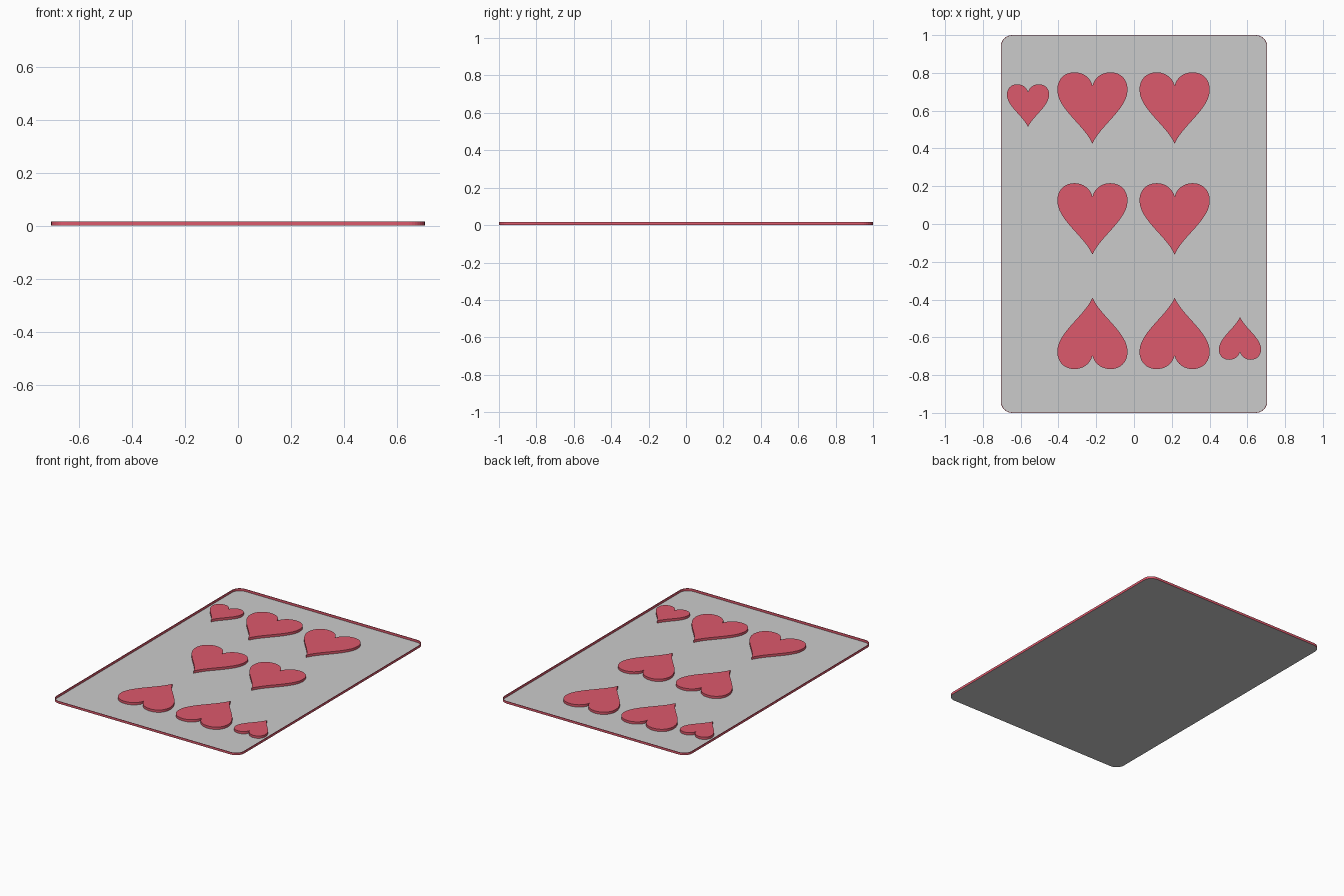
import bpy
import math
from mathutils import Vector
from mathutils.geometry import interpolate_bezier

if "Cube" in bpy.data.objects:
    bpy.data.objects.remove(bpy.data.objects["Cube"])

HALF_X, HALF_Y, RADIUS, HEIGHT, RIM = 0.705, 1.0, 0.06, 0.016, 0.003

red = bpy.data.materials.new("red")
red.diffuse_color = (0.72, 0.10, 0.15, 1)
red.use_nodes = True
red.node_tree.nodes["Principled BSDF"].inputs["Base Color"].default_value = red.diffuse_color


def add_mesh(name, verts, faces, mat=None):
    mesh = bpy.data.meshes.new(name)
    mesh.from_pydata(verts, [], faces)
    mesh.update()
    if mat:
        mesh.materials.append(mat)
    obj = bpy.data.objects.new(name, mesh)
    bpy.context.collection.objects.link(obj)
    return obj


def rounded_rect(hx, hy, r, n=8):
    pts = []
    for k, (sx, sy) in enumerate([(1, 1), (-1, 1), (-1, -1), (1, -1)]):
        for i in range(n + 1):
            a = math.pi / 2 * (k + i / n)
            pts.append((sx * (hx - r) + r * math.cos(a), sy * (hy - r) + r * math.sin(a)))
    return pts


def loft(name, loops, mat, cap=False):
    """Join counter-clockwise loops of (points, z) with walls, optionally closing the last."""
    n = len(loops[0][0])
    verts = [(x, y, z) for pts, z in loops for x, y in pts]
    faces = [(s * n + i, s * n + (i + 1) % n, (s + 1) * n + (i + 1) % n, (s + 1) * n + i)
             for s in range(len(loops) - 1) for i in range(n)]
    if cap:
        faces.append(tuple(range(len(verts) - n, len(verts))))
    return add_mesh(name, verts, faces, mat)


def heart_outline():
    # Right half from the tip up to the notch, then mirrored
    segs = [
        ((0, -.285), (.04, -.19), (.186, -.10), (.186, 0)),
        ((.186, 0), (.186, .055), (.15, .093), (.095, .093)),
        ((.095, .093), (.045, .093), (.008, .06), (0, .02)),
    ]
    half = []
    for seg in segs:
        pts = interpolate_bezier(*[Vector((x, y, 0)) for x, y in seg], 13)
        half += [(p.x, p.y) for p in pts[:-1]]
    half.append((0, .02))
    return half + [(-x, y) for x, y in half[-2:0:-1]]


# Card face
outer = rounded_rect(HALF_X, HALF_Y, RADIUS)
inner = rounded_rect(HALF_X - RIM, HALF_Y - RIM, RADIUS - RIM)
add_mesh("card_face", [(x, y, 0) for x, y in outer], [tuple(range(len(outer)))])

# Thin raised rim
loft("card_rim", [(outer, 0), (outer, HEIGHT), (inner, HEIGHT), (inner, 0)], red)

# Raised hearts: x, y, scale (negative scale turns the heart upside down)
hearts = [(x, y, s) for y, s in ((.71, 1), (.123, 1), (-.675, -1)) for x in (-.22, .215)]
hearts += [(-.561, .684, .6), (.561, -.663, -.6)]
outline = heart_outline()
for x, y, s in hearts:
    pts = [(x + px * s, y + py * s) for px, py in outline]
    part = loft("heart" if abs(s) == 1 else "corner_heart", [(pts, 0), (pts, HEIGHT)], red, cap=True)
    bpy.context.view_layer.objects.active = part
    part.select_set(True)
    bpy.ops.object.shade_smooth_by_angle(angle=math.radians(30))
    part.select_set(False)
